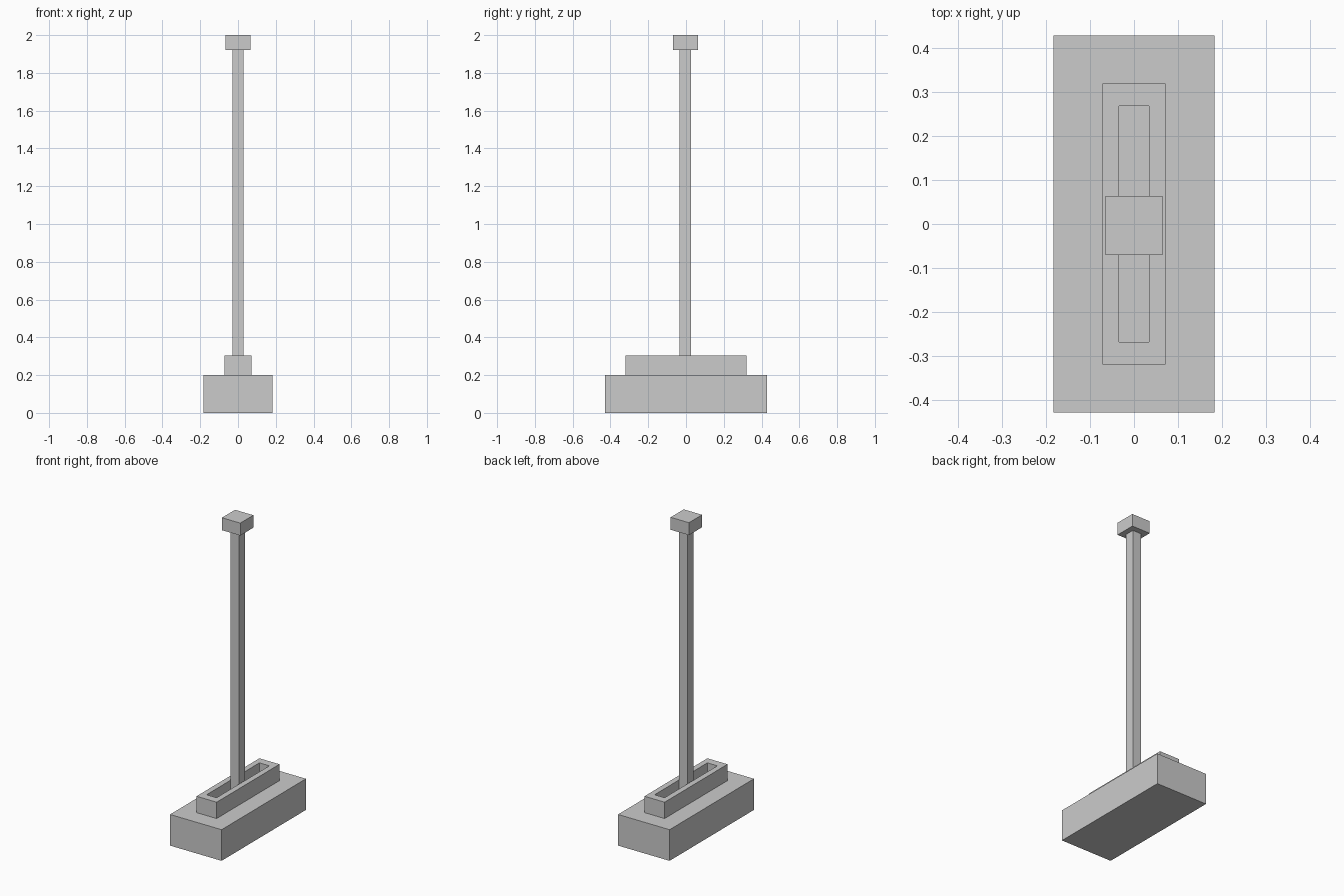
import bpy, bmesh

if "Cube" in bpy.data.objects:
    bpy.data.objects.remove(bpy.data.objects["Cube"])


def box(name, x, y, z):
    """Box from (min, max) ranges on each axis."""
    bm = bmesh.new()
    bmesh.ops.create_cube(bm, size=1)
    for v in bm.verts:
        for i, (lo, hi) in enumerate((x, y, z)):
            v.co[i] = lo if v.co[i] < 0 else hi
    mesh = bpy.data.meshes.new(name)
    bm.to_mesh(mesh)
    bm.free()
    obj = bpy.data.objects.new(name, mesh)
    bpy.context.collection.objects.link(obj)
    return obj


# Heavy base and the raised guide block on top of it
box("base", (-0.183, 0.183), (-0.428, 0.428), (0, 0.2))
guide = box("slot_guide", (-0.0715, 0.0715), (-0.319, 0.319), (0.2, 0.305))

# Slot through the guide, with slightly eased vertical corners
cutter = box("slot_cutter", (-0.0355, 0.0355), (-0.268, 0.268), (0.15, 0.35))
bm = bmesh.new()
bm.from_mesh(cutter.data)
upright = [e for e in bm.edges if abs(e.verts[0].co.z - e.verts[1].co.z) > 0.1]
bmesh.ops.bevel(bm, geom=upright, offset=0.004, segments=2, profile=0.5, affect='EDGES')
bm.to_mesh(cutter.data)
bm.free()
cutter.hide_render = True
cutter.hide_set(True)
cut = guide.modifiers.new("slot", 'BOOLEAN')
cut.operation = 'DIFFERENCE'
cut.solver = 'EXACT'
cut.object = cutter

# Lever shaft standing in the slot, and its square handle
box("lever_shaft", (-0.03, 0.03), (-0.034, 0.026), (0.2, 1.92))
box("lever_handle", (-0.065, 0.065), (-0.07, 0.063), (1.92, 2.0))
